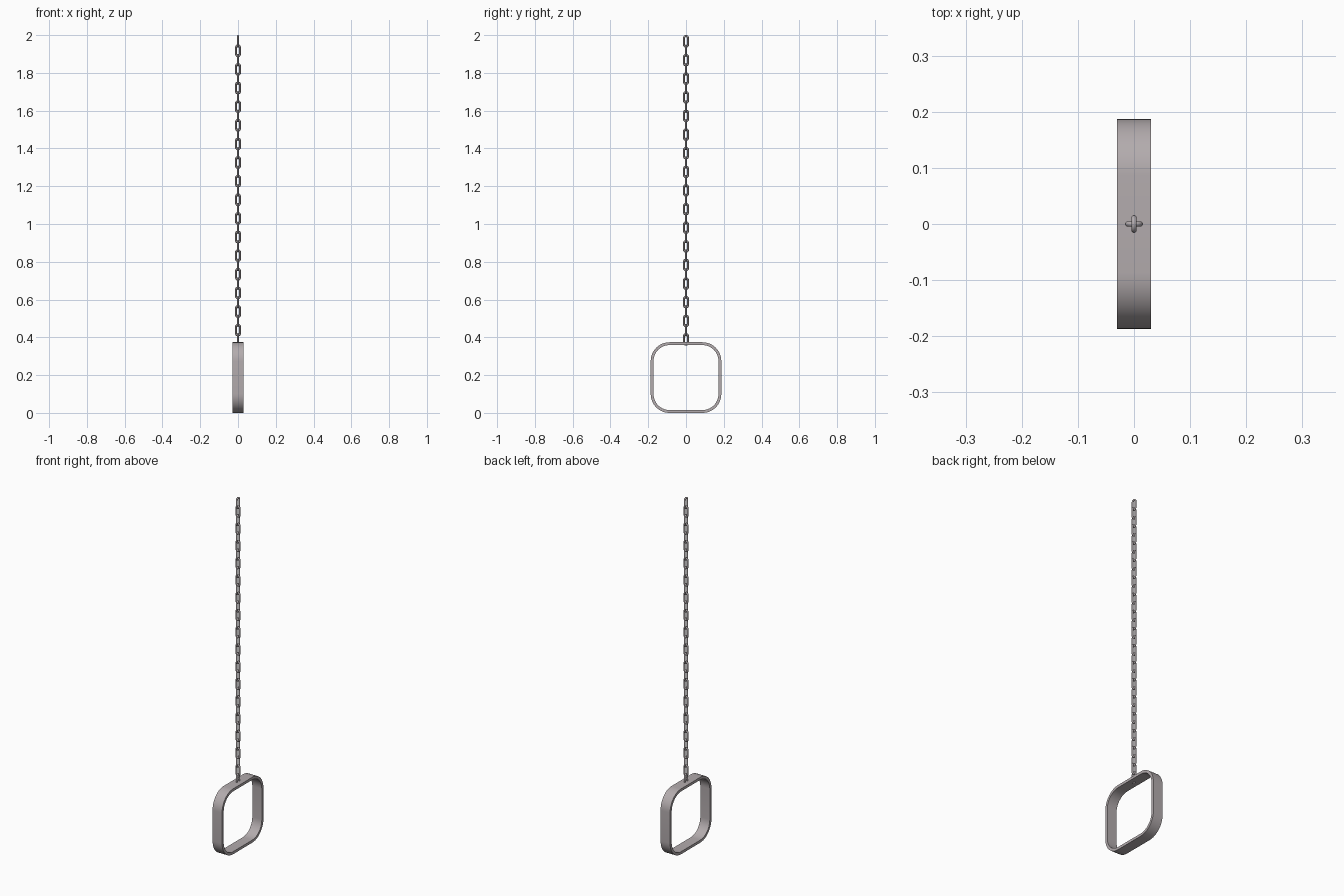
import bpy, bmesh
from math import pi, cos, sin, radians

if "Cube" in bpy.data.objects:
    bpy.data.objects.remove(bpy.data.objects["Cube"])


def rounded_rect(half_w, half_h, radius, steps):
    """Counter-clockwise outline: list of (u, v, outward normal)."""
    out = []
    for q, (sx, sz) in enumerate([(1, 1), (-1, 1), (-1, -1), (1, -1)]):
        for i in range(steps + 1):
            a = (q + i / steps) * pi / 2
            n = (cos(a), sin(a))
            out.append((sx * (half_w - radius) + radius * n[0],
                        sz * (half_h - radius) + radius * n[1], n))
    return out


def sweep_loop(name, outline, section, material):
    """Sweep a closed section (outward offset, sideways x) round an outline in YZ."""
    bm = bmesh.new()
    rings = [[bm.verts.new((x, u + n[0] * d, v + n[1] * d)) for d, x in section]
             for u, v, n in outline]
    for i, ring in enumerate(rings):
        nxt = rings[(i + 1) % len(rings)]
        for j in range(len(section)):
            k = (j + 1) % len(section)
            bm.faces.new((ring[j], ring[k], nxt[k], nxt[j]))
    bmesh.ops.recalc_face_normals(bm, faces=bm.faces)
    for f in bm.faces:
        f.smooth = True
    for e in bm.edges:
        e.smooth = e.calc_face_angle(0) < radians(40)
    mesh = bpy.data.meshes.new(name)
    bm.to_mesh(mesh)
    bm.free()
    mesh.materials.append(material)
    obj = bpy.data.objects.new(name, mesh)
    bpy.context.collection.objects.link(obj)
    return obj


# Dark warm grey metal
metal = bpy.data.materials.new("dark_metal")
metal.diffuse_color = (0.45, 0.41, 0.42, 1)
metal.use_nodes = True
metal.node_tree.nodes["Principled BSDF"].inputs["Base Color"].default_value = metal.diffuse_color

# Square hanging band with rounded corners
SIZE, THICK, HALF_DEPTH = 0.187, 0.015, 0.03
band_section = [(0, -HALF_DEPTH), (0, HALF_DEPTH),
                (-THICK, HALF_DEPTH), (-THICK, -HALF_DEPTH)]
band = sweep_loop("hanging_band", rounded_rect(SIZE, SIZE, 0.1, 12), band_section, metal)
band.location.z = SIZE

# Chain of alternating links, sharing one mesh
WIRE, LENGTH, PITCH, COUNT = 0.005, 0.067, 0.0493, 33
wire_section = [(WIRE * cos(2 * pi * i / 10), WIRE * sin(2 * pi * i / 10))
                for i in range(10)]
link_outline = rounded_rect(0.0158 - WIRE, LENGTH / 2 - WIRE, 0.0105, 5)
first = sweep_loop("chain_link_01", link_outline, wire_section, metal)
first.location.z = 2 - LENGTH / 2
for i in range(1, COUNT):
    link = bpy.data.objects.new(f"chain_link_{i + 1:02d}", first.data)
    bpy.context.collection.objects.link(link)
    link.location.z = first.location.z - i * PITCH
    link.rotation_euler.z = (i % 2) * pi / 2
